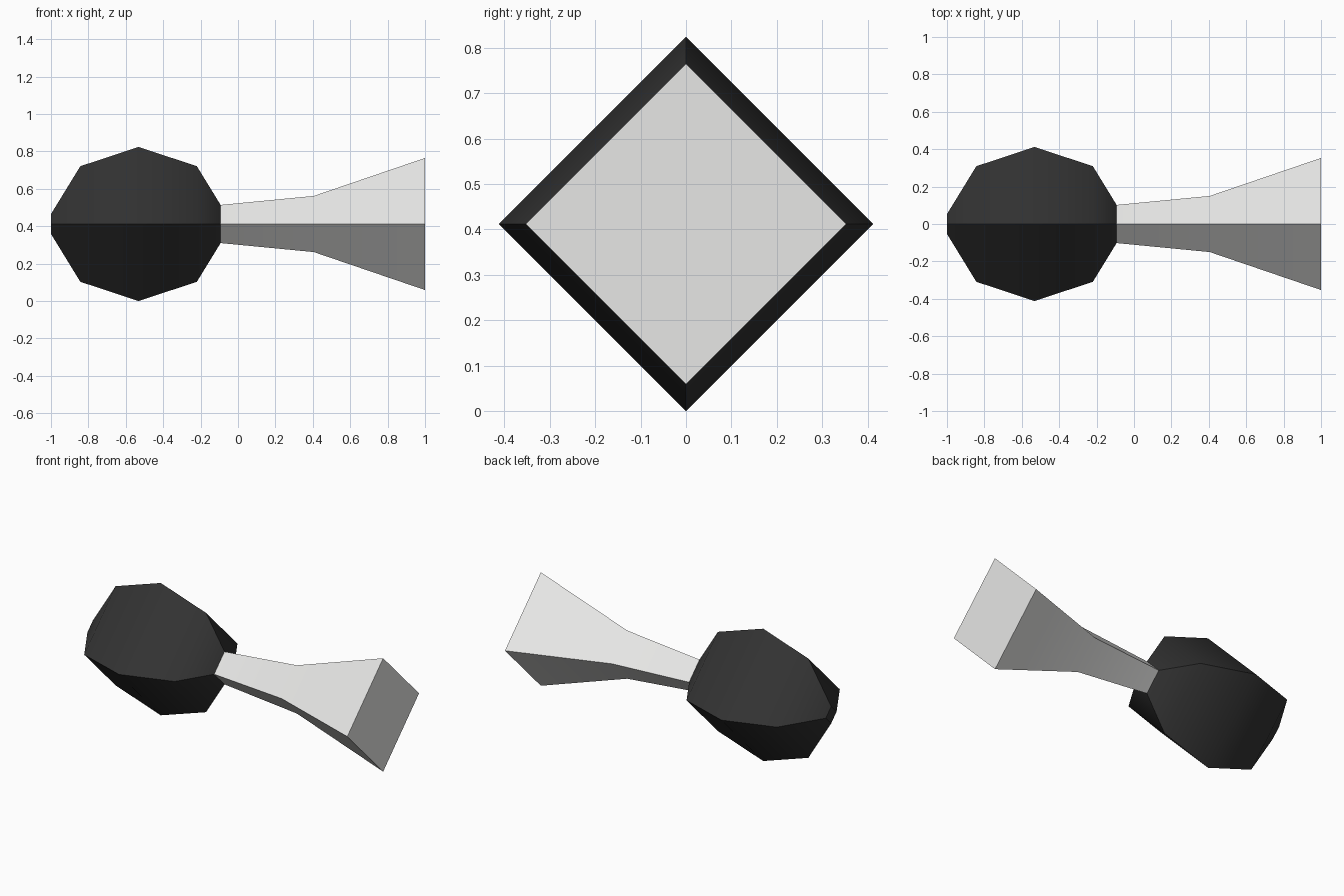
import bpy, bmesh, math

if "Cube" in bpy.data.objects:
    bpy.data.objects.remove(bpy.data.objects["Cube"])

AXIS_Z = 0.412  # height of the long axis


def material(name, rgb):
    m = bpy.data.materials.new(name)
    m.diffuse_color = (*rgb, 1.0)
    m.use_nodes = True
    m.node_tree.nodes["Principled BSDF"].inputs["Base Color"].default_value = m.diffuse_color
    return m


def square_loft(name, profile, mat, cap_start=False, cap_end=False):
    """Four-sided lathe along x from (x, radius) pairs, corners up/down/front/back."""
    bm = bmesh.new()
    rings = []
    for x, r in profile:
        rings.append([bm.verts.new((x, r * math.cos(i * math.pi / 2),
                                    AXIS_Z + r * math.sin(i * math.pi / 2)))
                      for i in range(4)])
    for a, b in zip(rings, rings[1:]):
        for i in range(4):
            j = (i + 1) % 4
            bm.faces.new((a[i], a[j], b[j], b[i]))
    if cap_start:
        bm.faces.new(rings[0][::-1])
    if cap_end:
        bm.faces.new(rings[-1])
    # make every face point away from the middle of the part
    mid = (profile[0][0] + profile[-1][0]) / 2
    for f in bm.faces:
        f.normal_update()
        c = f.calc_center_median()
        n = f.normal
        radial = n.y * c.y + n.z * (c.z - AXIS_Z)
        if (radial if abs(radial) > 1e-5 else n.x * (c.x - mid)) < 0:
            f.normal_flip()
    mesh = bpy.data.meshes.new(name)
    bm.to_mesh(mesh)
    bm.free()
    mesh.materials.append(mat)
    obj = bpy.data.objects.new(name, mesh)
    bpy.context.collection.objects.link(obj)
    bpy.ops.object.select_all(action='DESELECT')
    obj.select_set(True)
    bpy.context.view_layer.objects.active = obj
    bpy.ops.object.shade_smooth_by_angle(angle=math.radians(40))
    return obj


black = material("charcoal black", (0.032, 0.032, 0.032))
pale = material("pale grey", (0.8, 0.8, 0.79))

# Bulbous dark head
square_loft("head", [(-1.0, 0.053), (-0.843, 0.309), (-0.532, 0.412),
                     (-0.22, 0.309), (-0.093, 0.102)], black, cap_start=True)

# Flared handle
square_loft("handle", [(-0.093, 0.102), (0.405, 0.15), (1.0, 0.353)],
            pale, cap_end=True)
